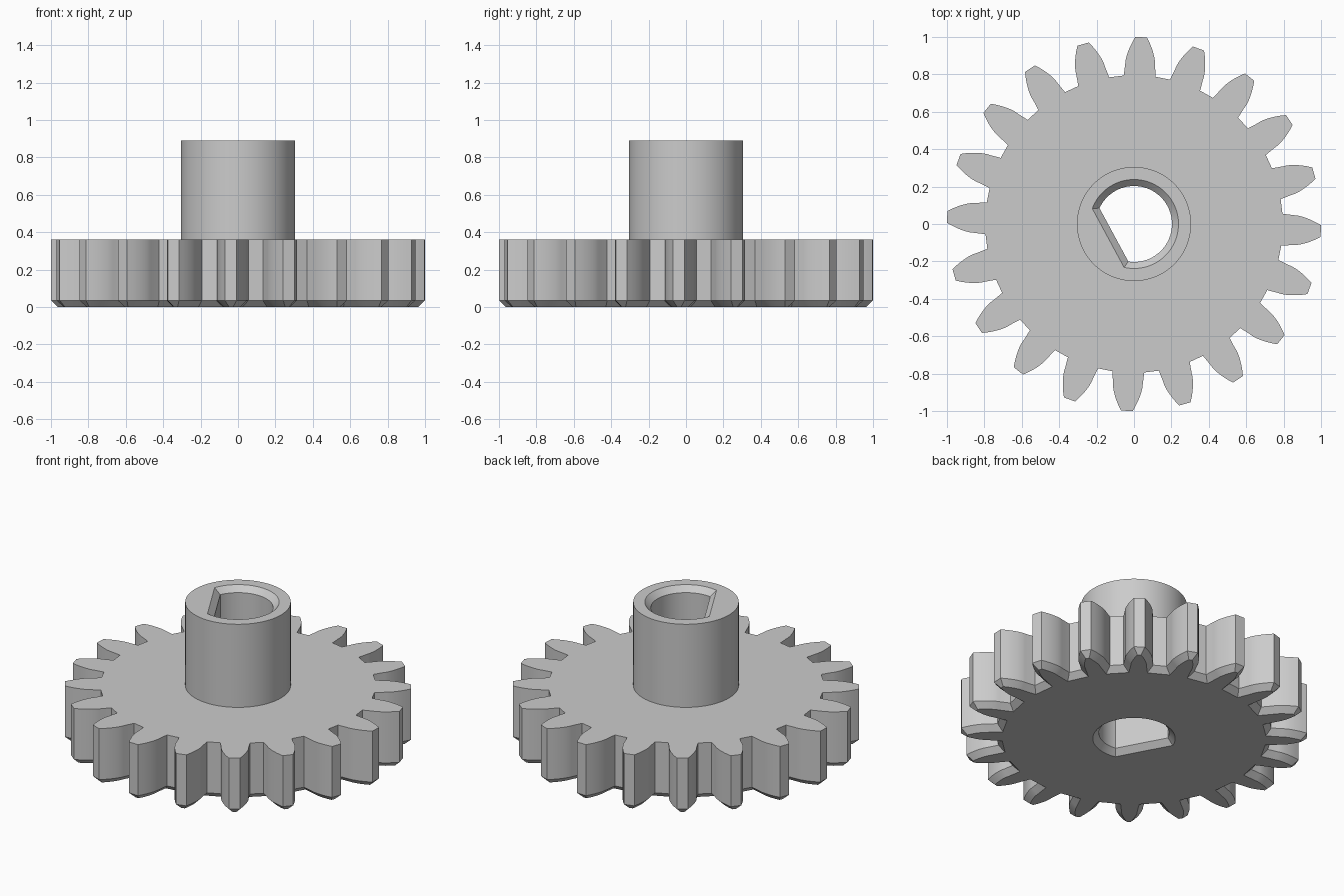
import bpy, bmesh, math
from mathutils import Vector

if "Cube" in bpy.data.objects:
    bpy.data.objects.remove(bpy.data.objects["Cube"])

# Main sizes
TEETH = 20
TIP_R = 1.0
MODULE = TIP_R / (TEETH / 2 + 1)
PITCH_R = MODULE * TEETH / 2
ROOT_R = TIP_R - 2.25 * MODULE
PRESSURE = math.radians(20)
BASE_R = PITCH_R * math.cos(PRESSURE)
TURN = math.radians(-2.2)
GEAR_H, HUB_H, HUB_R = 0.36, 0.89, 0.305
BEVEL = 0.035
BORE_R, BORE_FLAT, FLAT_DIR = 0.203, 0.122, math.radians(208.4)

grey = bpy.data.materials.new("grey plastic")
grey.use_nodes = True
colour = (0.6, 0.6, 0.6, 1)
grey.diffuse_color = colour
grey.node_tree.nodes["Principled BSDF"].inputs["Base Color"].default_value = colour


def polar(r, a):
    return Vector((r * math.cos(a), r * math.sin(a)))


def involute(a):
    return math.tan(a) - a


def gear_outline(steps=7):
    """Involute teeth, counter-clockwise."""
    flank = [(ROOT_R, 0.108)]
    for i in range(steps + 1):
        r = BASE_R + (TIP_R - BASE_R) * (i / steps) ** 1.3
        half = math.pi / (2 * TEETH) + involute(PRESSURE) - involute(math.acos(min(1, BASE_R / r)))
        flank.append((r, half))
    pts = []
    for t in range(TEETH):
        mid = TURN + t * math.tau / TEETH
        pts += [polar(r, mid - h) for r, h in flank]
        pts += [polar(r, mid + h) for r, h in reversed(flank)]
    return pts


def inset(pts, d):
    """Mitred inward offset of a counter-clockwise outline."""
    out = []
    for i, p in enumerate(pts):
        e0 = (p - pts[i - 1]).normalized()
        e1 = (pts[(i + 1) % len(pts)] - p).normalized()
        n0, n1 = Vector((-e0.y, e0.x)), Vector((-e1.y, e1.x))
        out.append(p + (n0 + n1) * d / (1 + n0.dot(n1)))
    return out


def circle(r, n=96):
    return [polar(r, math.tau * i / n) for i in range(n)]


def d_shape(grow, n=72):
    """Round bore with one flat side."""
    r = BORE_R + grow
    cut = math.acos((BORE_FLAT + grow) / r)
    sweep = math.tau - 2 * cut
    return [polar(r, FLAT_DIR + cut + sweep * i / n) for i in range(n + 1)]


def loft(bm, layers, inward=False):
    """Skin a stack of (outline, height) rings and return the rings."""
    rings = [[bm.verts.new((p.x, p.y, z)) for p in pts] for pts, z in layers]
    for a, b in zip(rings, rings[1:]):
        for i in range(len(a)):
            quad = [a[i - 1], a[i], b[i], b[i - 1]]
            bm.faces.new(quad[::-1] if inward else quad)
    return rings


def cap(bm, outer, inner, up):
    """Fill the flat area between two rings."""
    edges = []
    for ring in (outer, inner):
        for i in range(len(ring)):
            e = bm.edges.get((ring[i - 1], ring[i]))
            edges.append(e or bm.edges.new((ring[i - 1], ring[i])))
    made = bmesh.ops.triangle_fill(bm, edges=edges, use_beauty=True, normal=(0, 0, up))
    for f in made["geom"]:
        if isinstance(f, bmesh.types.BMFace):
            f.normal_update()
            if f.normal.z * up < 0:
                f.normal_flip()


def finish(bm, name):
    mesh = bpy.data.meshes.new(name)
    bm.to_mesh(mesh)
    bm.free()
    mesh.materials.append(grey)
    ob = bpy.data.objects.new(name, mesh)
    bpy.context.collection.objects.link(ob)
    bpy.ops.object.select_all(action="DESELECT")
    ob.select_set(True)
    bpy.context.view_layer.objects.active = ob
    bpy.ops.object.shade_smooth_by_angle(angle=math.radians(20))


# Toothed wheel with a bevelled lower rim
bm = bmesh.new()
teeth = gear_outline()
rings = loft(bm, [(inset(teeth, BEVEL), 0), (teeth, BEVEL), (teeth, GEAR_H)])
bore_edge = loft(bm, [(d_shape(BEVEL), 0)])[0]
hub_edge = loft(bm, [(circle(HUB_R), GEAR_H)])[0]
cap(bm, rings[0], bore_edge, -1)
cap(bm, rings[-1], hub_edge, 1)
finish(bm, "gear_wheel")

# Hub sleeve with a D-shaped bore running through the wheel
bm = bmesh.new()
sleeve = loft(bm, [(circle(HUB_R), GEAR_H), (circle(HUB_R), HUB_H)])
bore = loft(bm, [(d_shape(BEVEL), 0), (d_shape(0), BEVEL),
                 (d_shape(0), HUB_H - BEVEL), (d_shape(BEVEL), HUB_H)], inward=True)
cap(bm, sleeve[-1], bore[-1], 1)
finish(bm, "hub_sleeve")
